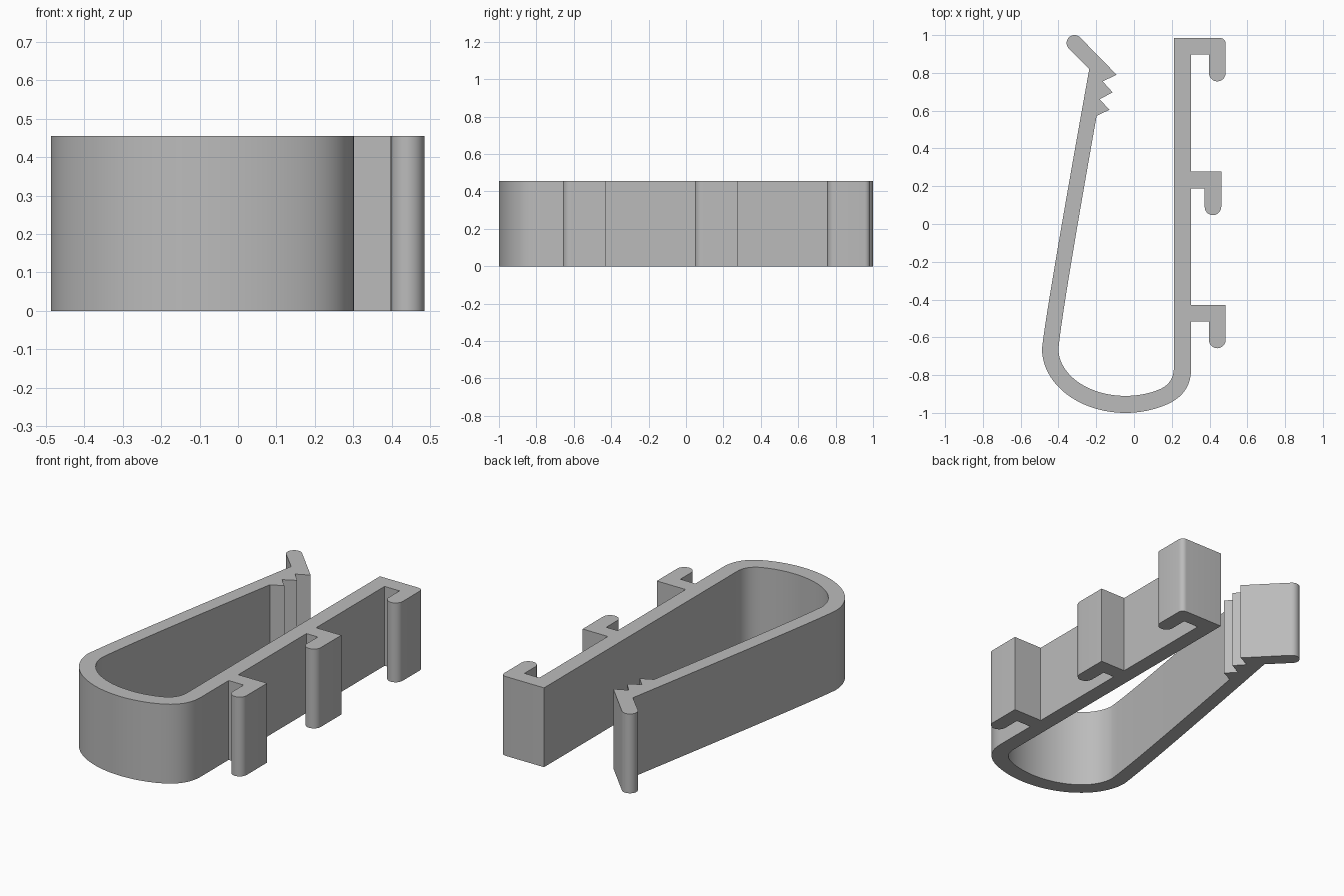
import bpy, bmesh
from math import sin, cos, radians
from mathutils import Vector

HEIGHT = 0.455

cube = bpy.data.objects.get("Cube")
if cube:
    bpy.data.objects.remove(cube)


def arc(cx, cy, rx, ry, start, end, steps):
    """Points on an elliptical arc, angles in degrees."""
    angles = [radians(start + (end - start) * i / steps) for i in range(steps + 1)]
    return [(cx + rx * cos(a), cy + ry * sin(a)) for a in angles]


def bend(a, b, c, steps=10):
    """Points on a quadratic curve, without its two ends."""
    a, b, c = Vector(a), Vector(b), Vector(c)
    ts = [i / steps for i in range(1, steps)]
    return [tuple(a * (1 - t) ** 2 + b * 2 * t * (1 - t) + c * t * t) for t in ts]


def hook(top, right, corner=0.0):
    """Outline of one hook on the straight arm, from its underside up."""
    r = 0.044
    under, tip = top - 0.088, top - 0.23
    pts = [(0.302, under), (right - 2 * r, under)]
    pts += arc(right - r, tip + r, r, r, 180, 360, 14)
    if corner:
        pts += arc(right - corner, top - corner, corner, corner, 0, 90, 6)
    else:
        pts += [(right, top)]
    return pts


# Outer side of the bow and the straight arm with its three hooks
bow_out = arc(-0.045, -0.66, 0.442, 0.34, 180, 300, 32)
outline = list(bow_out)
outline += bend(bow_out[-1], (0.302, -0.898), (0.302, -0.77)) + [(0.302, -0.77)]
for top, right in ((-0.428, 0.485), (0.277, 0.462)):
    outline += hook(top, right) + [(0.302, top)]
outline += hook(0.985, 0.485, 0.03)

# Inner side of the straight arm and the bow
bow_in = arc(-0.045, -0.66, 0.355, 0.25, 300, 180, 32)
outline += [(0.211, 0.985), (0.211, -0.76)]
outline += bend((0.211, -0.76), (0.211, -0.845), bow_in[0])
outline += bow_in

# Sprung arm, inner side, up to the gripping teeth
outline += bend(bow_in[-1], (-0.38, -0.45), (-0.198, 0.572))
outline += [(-0.198, 0.572), (-0.13, 0.605), (-0.182, 0.66),
            (-0.113, 0.697), (-0.166, 0.755), (-0.092, 0.79)]

# Slanted finger tab with a round end, then back down the outer side
outline += arc(-0.315, 0.958, 0.042, 0.042, 45, 225, 14)
outline += [(-0.237, 0.82)]
outline += bend((-0.237, 0.82), (-0.465, -0.45), bow_out[0])

# Extrude the outline to full height
bm = bmesh.new()
base = bm.faces.new([bm.verts.new((x, y, 0)) for x, y in outline])
lifted = bmesh.ops.extrude_face_region(bm, geom=[base], use_keep_orig=True)
verts = [g for g in lifted["geom"] if isinstance(g, bmesh.types.BMVert)]
bmesh.ops.translate(bm, verts=verts, vec=(0, 0, HEIGHT))
bmesh.ops.recalc_face_normals(bm, faces=bm.faces)
mesh = bpy.data.meshes.new("spring_clip")
bm.to_mesh(mesh)
bm.free()
clip = bpy.data.objects.new("spring_clip", mesh)
bpy.context.collection.objects.link(clip)

# Plain grey plastic
grey = bpy.data.materials.new("grey_plastic")
grey.use_nodes = True
colour = (0.5, 0.5, 0.5, 1)
grey.diffuse_color = colour
grey.node_tree.nodes["Principled BSDF"].inputs["Base Color"].default_value = colour
mesh.materials.append(grey)

bpy.ops.object.select_all(action="DESELECT")
clip.select_set(True)
bpy.context.view_layer.objects.active = clip
bpy.ops.object.shade_smooth_by_angle(angle=radians(30))
